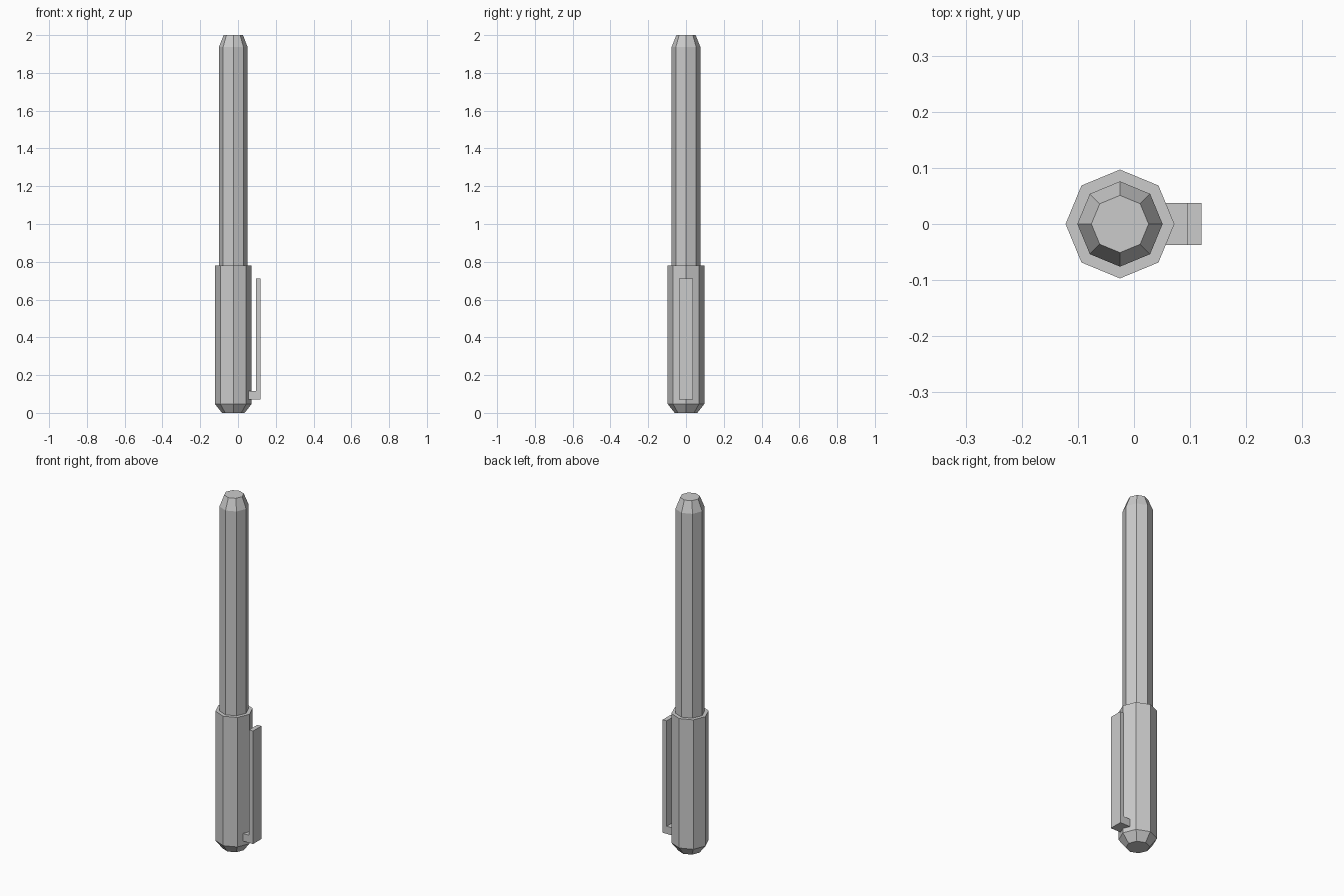
import bpy, bmesh, math

if "Cube" in bpy.data.objects:
    bpy.data.objects.remove(bpy.data.objects["Cube"])

AXIS_X = -0.025
SIDES = 8


def make_object(name, bm):
    bmesh.ops.recalc_face_normals(bm, faces=bm.faces)
    mesh = bpy.data.meshes.new(name)
    bm.to_mesh(mesh)
    bm.free()
    obj = bpy.data.objects.new(name, mesh)
    bpy.context.collection.objects.link(obj)
    return obj


def turned(name, profile):
    """Closed eight-sided solid from (radius, z) rings."""
    bm = bmesh.new()
    rings = [[bm.verts.new((AXIS_X + r * math.cos(math.tau * i / SIDES),
                            r * math.sin(math.tau * i / SIDES), z))
              for i in range(SIDES)] for r, z in profile]
    for low, high in zip(rings, rings[1:]):
        for i in range(SIDES):
            j = (i + 1) % SIDES
            bm.faces.new((low[i], low[j], high[j], high[i]))
    bm.faces.new(rings[0][::-1])
    bm.faces.new(rings[-1])
    return make_object(name, bm)


def extruded(name, outline, half_width):
    """Solid from an (x, z) outline, extruded along y."""
    bm = bmesh.new()
    face = bm.faces.new([bm.verts.new((x, -half_width, z)) for x, z in outline])
    new = bmesh.ops.extrude_face_region(bm, geom=[face])["geom"]
    bmesh.ops.translate(bm, vec=(0, 2 * half_width, 0),
                        verts=[v for v in new if isinstance(v, bmesh.types.BMVert)])
    return make_object(name, bm)


# Cap with chamfered end
turned("cap", [(0.06, 0.0), (0.097, 0.047), (0.097, 0.78)])

# Barrel with tapered end
turned("barrel", [(0.076, 0.77), (0.076, 1.937), (0.051, 2.0)])

# L-shaped pocket clip
extruded("clip", [(0.055, 0.072), (0.12, 0.072), (0.12, 0.712),
                  (0.095, 0.712), (0.095, 0.115), (0.055, 0.115)], 0.037)
